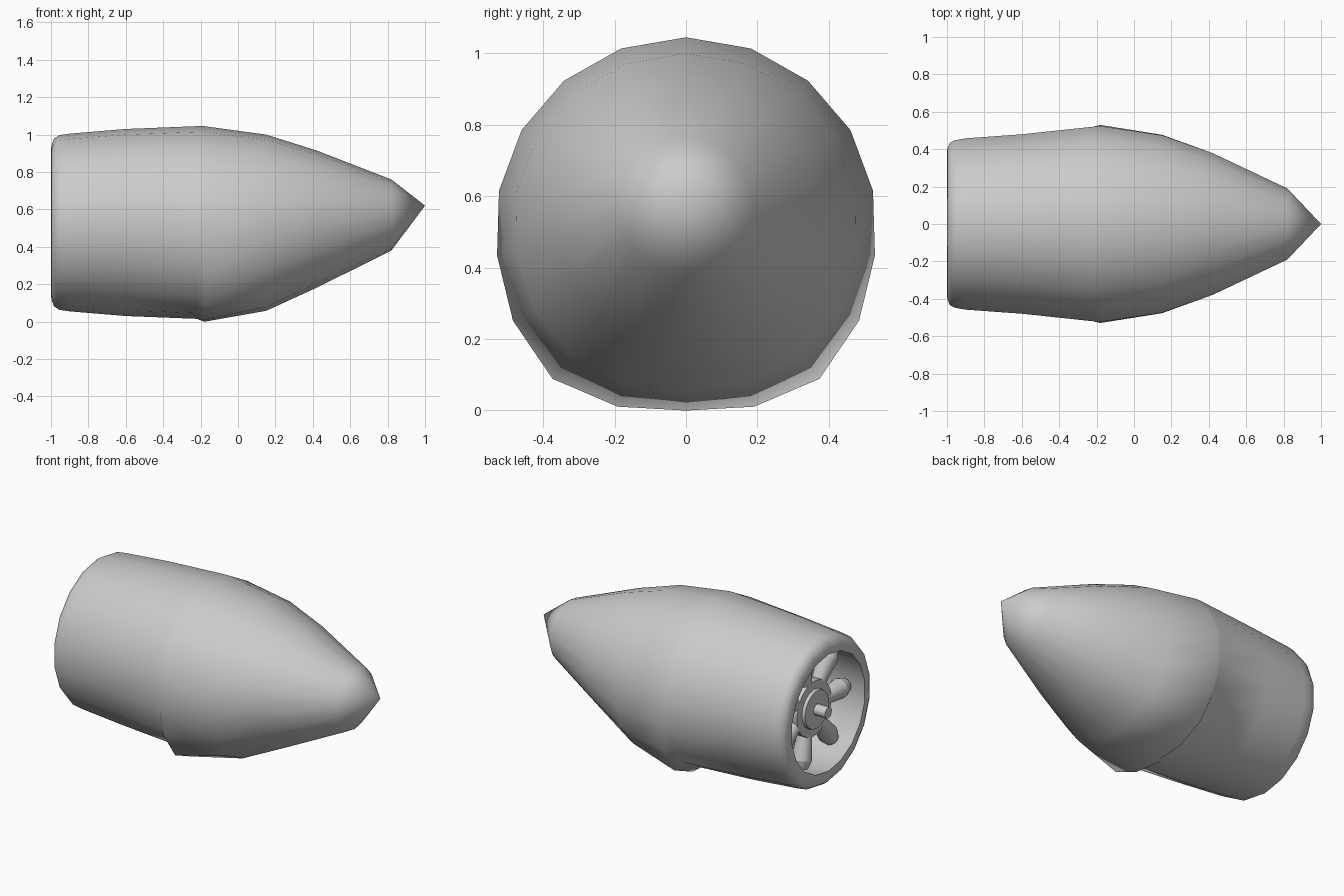
import bpy, bmesh
from math import sin, cos, pi, radians
from mathutils import Matrix, Vector

if "Cube" in bpy.data.objects:
    bpy.data.objects.remove(bpy.data.objects["Cube"])

grey = bpy.data.materials.new("light grey metal")
grey.use_nodes = True
colour = (0.6, 0.6, 0.6, 1)
grey.diffuse_color = colour
grey.node_tree.nodes["Principled BSDF"].inputs["Base Color"].default_value = colour

SIDES = 18
AXIS_Z = 0.53


def finish(bm, name, angle=50):
    bmesh.ops.recalc_face_normals(bm, faces=bm.faces)
    mesh = bpy.data.meshes.new(name)
    bm.to_mesh(mesh)
    bm.free()
    mesh.materials.append(grey)
    obj = bpy.data.objects.new(name, mesh)
    bpy.context.collection.objects.link(obj)
    bpy.ops.object.select_all(action='DESELECT')
    obj.select_set(True)
    bpy.context.view_layer.objects.active = obj
    bpy.ops.object.shade_smooth_by_angle(angle=radians(angle))
    return obj


def round_part(name, start, end, r1, r2, sides=16):
    """Cylinder or cone between two points."""
    start, end = Vector(start), Vector(end)
    axis = end - start
    bm = bmesh.new()
    turn = axis.to_track_quat('Z', 'Y').to_matrix().to_4x4()
    bmesh.ops.create_cone(bm, cap_ends=True, segments=sides, radius1=r1, radius2=r2,
                          depth=axis.length,
                          matrix=Matrix.Translation((start + end) / 2) @ turn)
    return finish(bm, name)


# Cowling shell: x, centre z, half width, half height, lower side bulge
rings = [
    (-0.70, 0.53, 0.40, 0.40, 0),
    (-0.97, 0.53, 0.38, 0.38, 0),
    (-1.00, 0.53, 0.37, 0.37, 0),
    (-0.998, 0.53, 0.41, 0.41, 0),
    (-0.985, 0.53, 0.44, 0.447, 0),
    (-0.955, 0.53, 0.455, 0.467, 0),
    (-0.90, 0.53, 0.465, 0.475, 0),
    (-0.60, 0.53, 0.487, 0.50, 0),
    (-0.22, 0.53, 0.528, 0.515, 0),
    (-0.18, 0.525, 0.532, 0.52, 0.05),
    (0.15, 0.53, 0.482, 0.47, 0.02),
    (0.42, 0.548, 0.385, 0.367, 0),
    (0.82, 0.57, 0.193, 0.19, 0),
]
bm = bmesh.new()
loops = []
for x, cz, ry, rz, bulge in rings:
    loop = []
    for i in range(SIDES):
        a = 2 * pi * i / SIDES
        side = max(0, 1 - abs(abs(a - pi) - radians(40)) / radians(45))
        swell = bulge * side
        loop.append(bm.verts.new((x, (ry + swell) * sin(a), cz + (rz + swell) * cos(a))))
    loops.append(loop)
for a, b in zip(loops, loops[1:]):
    for i in range(SIDES):
        j = (i + 1) % SIDES
        bm.faces.new((a[i], a[j], b[j], b[i]))
bm.faces.new(loops[0])
tip = bm.verts.new((1.0, 0, 0.62))
for i in range(SIDES):
    bm.faces.new((loops[-1][i], loops[-1][(i + 1) % SIDES], tip))
finish(bm, "cowling", 70)

# Crankcase, raised front plate and propeller shaft
round_part("crankcase", (-0.70, 0, AXIS_Z), (-0.90, 0, AXIS_Z), 0.175, 0.175)
round_part("crankcase_plate", (-0.89, 0, AXIS_Z), (-0.92, 0, AXIS_Z), 0.125, 0.12)
round_part("propeller_shaft", (-0.90, 0, AXIS_Z), (-1.0, 0, AXIS_Z), 0.035, 0.035, 12)

# Seven radial cylinders, with rounded heads
for k in range(7):
    a = 2 * pi * k / 7
    d = Vector((0, -cos(a), sin(a)))
    base = Vector((-0.86, 0, AXIS_Z))
    round_part(f"engine_cylinder_{k + 1}", base + d * 0.14, base + d * 0.31, 0.04, 0.062, 12)
    round_part(f"cylinder_head_{k + 1}", base + d * 0.31, base + d * 0.365, 0.062, 0.045, 12)
